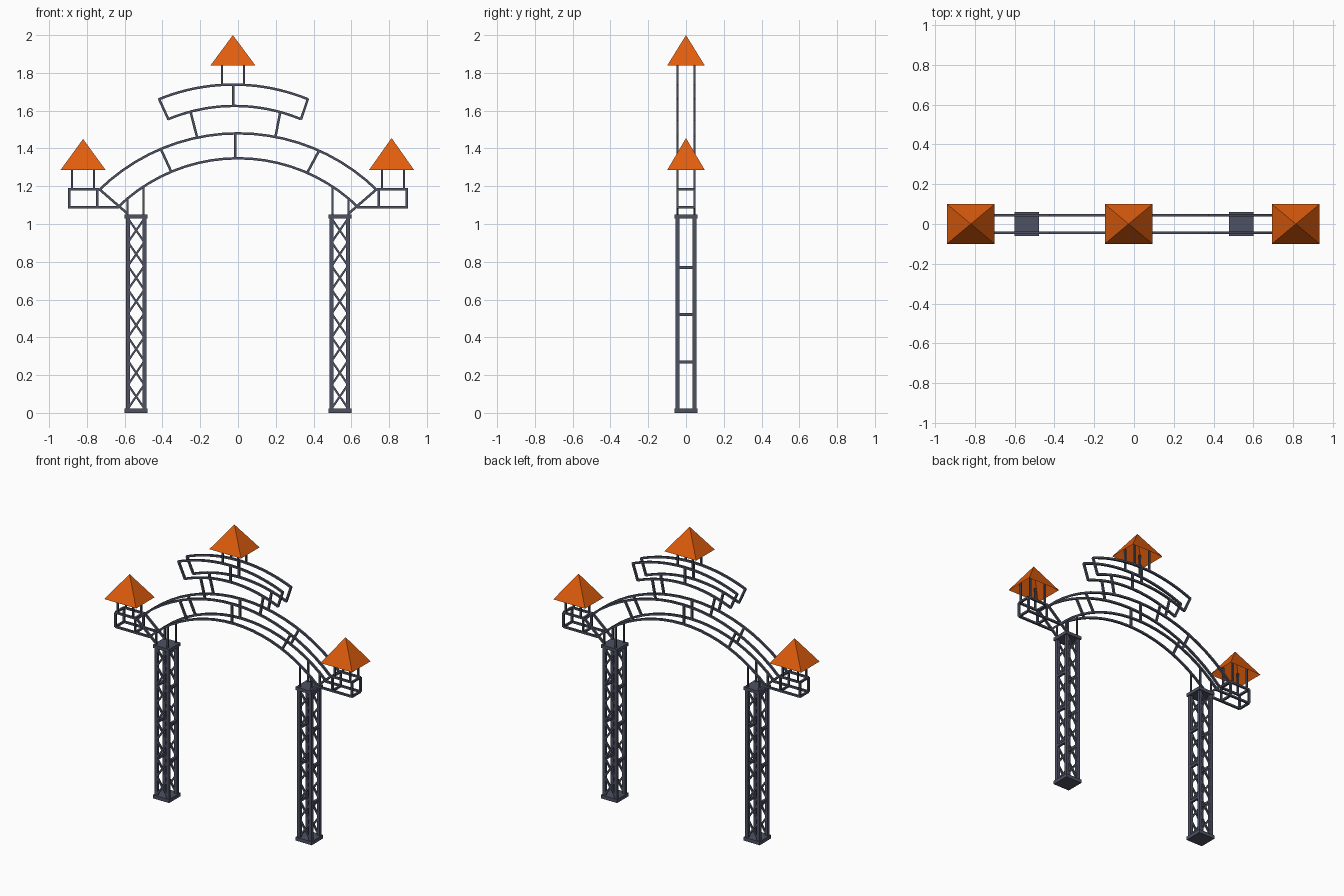
import bpy, bmesh, math
from mathutils import Vector

if "Cube" in bpy.data.objects:
    bpy.data.objects.remove(bpy.data.objects["Cube"])

def material(name, col):
    m = bpy.data.materials.new(name)
    m.diffuse_color = (*col, 1)
    m.use_nodes = True
    m.node_tree.nodes["Principled BSDF"].inputs["Base Color"].default_value = m.diffuse_color
    return m

STEEL = material("slate_steel", (0.075, 0.085, 0.125))
ORANGE = material("orange_roof", (0.75, 0.11, 0.004))
Y = 0.045          # front and back frame offset
T = 0.013          # thin bar thickness

def finish(name, bm, mat):
    bmesh.ops.recalc_face_normals(bm, faces=bm.faces)
    me = bpy.data.meshes.new(name)
    bm.to_mesh(me)
    bm.free()
    me.materials.append(mat)
    ob = bpy.data.objects.new(name, me)
    bpy.context.collection.objects.link(ob)
    return ob

def sweep(bm, pts, t=T, ty=None):
    """Square bar along points in an x-z plane, or a straight bar along y."""
    pts = [Vector(p) for p in pts]
    ty = ty or t
    rings = []
    for i, p in enumerate(pts):
        d = (pts[min(i + 1, len(pts) - 1)] - pts[max(i - 1, 0)]).normalized()
        side = Vector((1, 0, 0)) if abs(d.y) > 0.9 else Vector((0, 1, 0))
        n = d.cross(side).normalized()
        rings.append([bm.verts.new(p + side * a * ty / 2 + n * b * t / 2)
                      for a, b in ((-1, -1), (1, -1), (1, 1), (-1, 1))])
    for a, b in zip(rings, rings[1:]):
        for k in range(4):
            bm.faces.new((a[k], a[(k + 1) % 4], b[(k + 1) % 4], b[k]))
    bm.faces.new(rings[0])
    bm.faces.new(rings[-1])

def both(bm, pts, t=T):
    """Same x-z bar in the front and back frames."""
    for y in (-Y, Y):
        sweep(bm, [(x, y, z) for x, z in pts], t)

def tie(bm, x, z, t=T, y=Y):
    sweep(bm, [(x, -y, z), (x, y, z)], t)

def box(bm, x0, x1, y0, y1, z0, z1):
    sweep(bm, [((x0 + x1) / 2, (y0 + y1) / 2, z) for z in (z0, z1)], x1 - x0, y1 - y0)

def arc(cx, half, z_end, z_top, n=20):
    sag = z_top - z_end
    r = (half * half + sag * sag) / (2 * sag)
    a = math.asin(half / r)
    return [(cx + r * math.sin(t), z_top - r + r * math.cos(t))
            for t in (-a + 2 * a * i / n for i in range(n + 1))]

# lattice columns
for label, cx in (("left", -0.539), ("right", 0.539)):
    bm = bmesh.new()
    for z0, z1 in ((0, 0.024), (1.028, 1.05)):
        box(bm, cx - 0.061, cx + 0.061, -0.061, 0.061, z0, z1)
    finish(label + "_column_plates", bm, STEEL)
    bm = bmesh.new()
    for sx in (-1, 1):
        for sy in (-1, 1):
            x, y = cx + sx * 0.0435, sy * 0.0445
            box(bm, x - 0.0105, x + 0.0105, y - 0.01, y + 0.01, 0.02, 1.03)
        for z in (0.27, 0.52, 0.77):
            tie(bm, cx + sx * 0.0435, z, 0.016)
    finish(label + "_column_posts", bm, STEEL)
    bm = bmesh.new()
    step = 1.005 / 8
    for i in range(8):
        z = 0.024 + i * step
        for s in (-1, 1):
            both(bm, [(cx - s * 0.043, z), (cx + s * 0.043, z + step)], 0.011)
    finish(label + "_column_lattice", bm, STEEL)

# main arch with radial struts and column risers
bm = bmesh.new()
both(bm, arc(0, 0.735, 1.18, 1.48))
both(bm, arc(0, 0.64, 1.085, 1.348))
for a, b in (((-0.41, 1.40), (-0.355, 1.28)), ((-0.015, 1.48), (-0.015, 1.348)),
             ((0.43, 1.39), (0.367, 1.272))):
    both(bm, [a, b])
for s in (-1, 1):
    both(bm, [(s * 0.735, 1.185), (s * 0.585, 1.055)])
    both(bm, [(s * 0.50, 1.045), (s * 0.50, 1.20)], 0.01)
    both(bm, [(s * 0.586, 1.045), (s * 0.586, 1.13)], 0.01)
finish("main_arch", bm, STEEL)

# upper arch and its supports
bm = bmesh.new()
both(bm, arc(-0.024, 0.396, 1.66, 1.738))
both(bm, arc(-0.018, 0.351, 1.555, 1.625))
for a, b in (((-0.418, 1.662), (-0.368, 1.553)), ((0.37, 1.662), (0.333, 1.553)),
             ((-0.024, 1.738), (-0.024, 1.625)),
             ((-0.25, 1.59), (-0.217, 1.46)), ((0.224, 1.595), (0.198, 1.46))):
    both(bm, [a, b])
finish("upper_arch", bm, STEEL)

# side brackets
for label, s in (("left", -1), ("right", 1)):
    bm = bmesh.new()
    both(bm, [(s * 0.735, 1.185), (s * 0.893, 1.185)])
    both(bm, [(s * 0.63, 1.088), (s * 0.893, 1.088)])
    for x in (0.893, 0.745):
        both(bm, [(s * x, 1.185), (s * x, 1.088)])
        tie(bm, s * x, 1.185)
        tie(bm, s * x, 1.088)
    finish(label + "_bracket", bm, STEEL)

# turrets: four posts under an open pyramid roof
for label, cx, px, z0, zb, zt in (("left", -0.82, -0.82, 1.185, 1.285, 1.45),
                                  ("right", 0.813, 0.821, 1.185, 1.285, 1.455),
                                  ("top", -0.027, -0.026, 1.73, 1.838, 2.0)):
    bm = bmesh.new()
    for s in (-1, 1):
        both(bm, [(px + s * 0.058, z0), (px + s * 0.058, zb + 0.05)], 0.011)
    finish(label + "_turret_posts", bm, STEEL)
    bm = bmesh.new()
    apex = bm.verts.new((cx, 0, zt))
    base = [bm.verts.new((cx + a * 0.12, b * 0.1, zb))
            for a, b in ((-1, -1), (1, -1), (1, 1), (-1, 1))]
    for k in range(4):
        bm.faces.new((base[k], base[(k + 1) % 4], apex))
    finish(label + "_turret_roof", bm, ORANGE)
